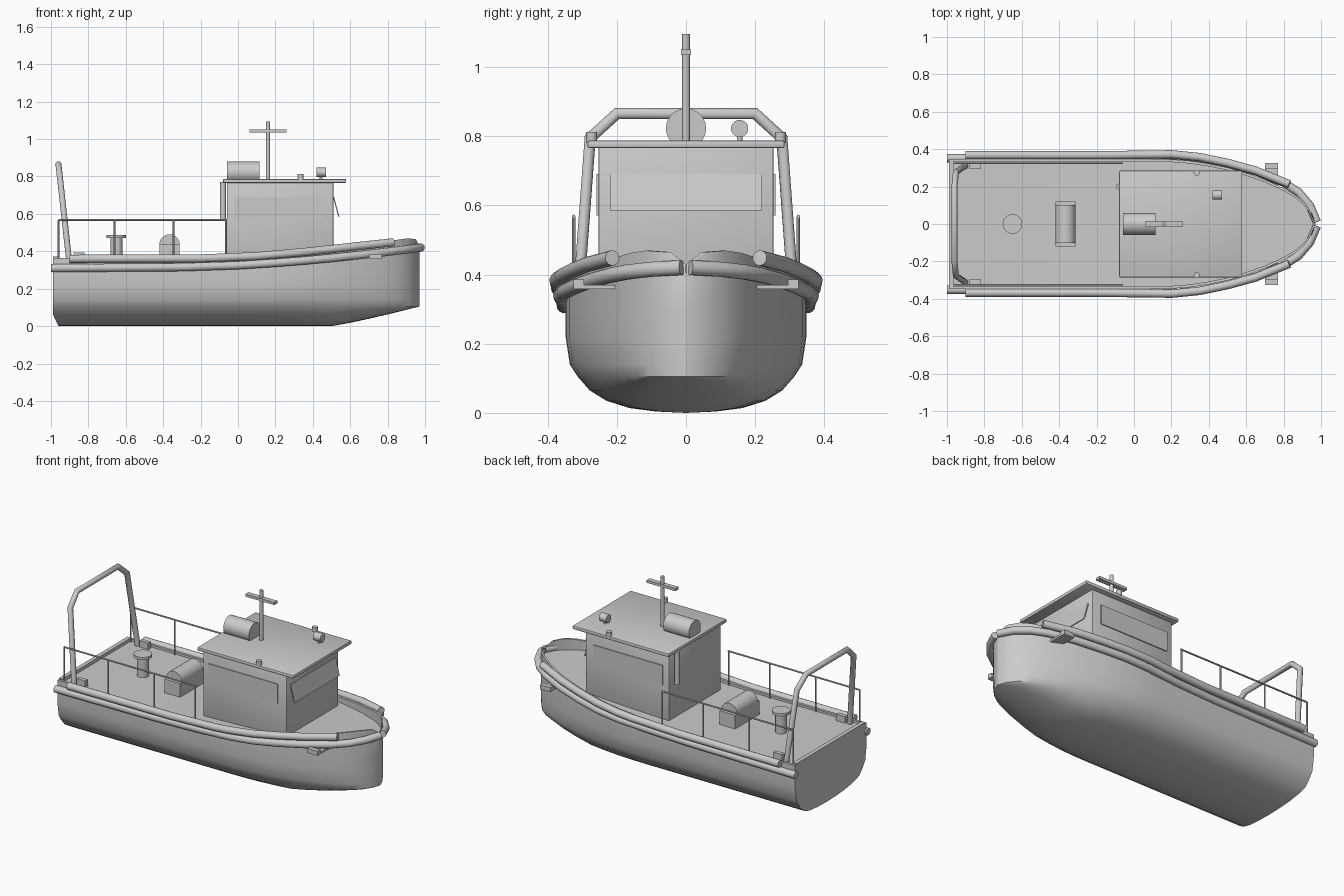
import bpy, bmesh, math
from mathutils import Vector, Matrix

if "Cube" in bpy.data.objects:
    bpy.data.objects.remove(bpy.data.objects["Cube"])

grey = bpy.data.materials.new("painted grey")
grey.diffuse_color = (0.6, 0.6, 0.6, 1)
grey.use_nodes = True
grey.node_tree.nodes["Principled BSDF"].inputs["Base Color"].default_value = grey.diffuse_color


def finish(bm, name, angle=35):
    bmesh.ops.recalc_face_normals(bm, faces=bm.faces)
    me = bpy.data.meshes.new(name)
    bm.to_mesh(me)
    bm.free()
    me.materials.append(grey)
    me.shade_smooth()
    me.set_sharp_from_angle(angle=math.radians(angle))
    ob = bpy.data.objects.new(name, me)
    bpy.context.collection.objects.link(ob)
    return ob


def box(name, x, y, z, bevel=0.0):
    bm = bmesh.new()
    bmesh.ops.create_cube(bm, size=1)
    for v in bm.verts:
        v.co = [(a + b) / 2 + c * (b - a) for c, (a, b) in zip(v.co, (x, y, z))]
    if bevel:
        bmesh.ops.bevel(bm, geom=bm.edges[:], offset=bevel, segments=2, affect='EDGES', profile=0.5)
    return finish(bm, name)


def rod(name, a, b, r, sides=20):
    a, b = Vector(a), Vector(b)
    bm = bmesh.new()
    rot = (b - a).to_track_quat('Z', 'Y').to_matrix().to_4x4()
    bmesh.ops.create_cone(bm, cap_ends=True, segments=sides, radius1=r, radius2=r,
                          depth=(b - a).length, matrix=Matrix.Translation((a + b) / 2) @ rot)
    return finish(bm, name)


def tube(name, pts, r, sides=14):
    """Mitred round tube along a path, with capped ends."""
    pts = [Vector(p) for p in pts]
    bm = bmesh.new()
    rings = []
    for i, p in enumerate(pts):
        d0 = (p - pts[i - 1]).normalized() if i else (pts[1] - p).normalized()
        d1 = (pts[i + 1] - p).normalized() if i < len(pts) - 1 else d0
        t = (d0 + d1).normalized()
        ref = Vector((0, 0, 1)) if abs(t.z) < 0.8 and name != "stern_arch" else Vector((1, 0, 0))
        u = t.cross(ref).normalized()
        w = u.cross(t)
        k = 1 / max(0.5, t.dot(d0))
        rings.append([bm.verts.new(p + (u * math.cos(a) * k + w * math.sin(a)) * r)
                      for a in (2 * math.pi * j / sides for j in range(sides))])
    for a, b in zip(rings, rings[1:]):
        for j in range(sides):
            bm.faces.new((a[j], a[(j + 1) % sides], b[(j + 1) % sides], b[j]))
    bm.faces.new(rings[0])
    bm.faces.new(rings[-1])
    return finish(bm, name, 50)


def interp(table, x):
    for (x0, y0), (x1, y1) in zip(table, table[1:]):
        if x <= x1:
            return y0 + (y1 - y0) * max(0, (x - x0) / (x1 - x0))
    return table[-1][1]


# Hull: half width, bulwark top and deck height along the length
WIDTH = [(-1, .348), (.1, .348), (.2, .346), (.3, .338), (.4, .323), (.5, .302), (.6, .273),
         (.7, .238), (.8, .192), (.86, .157), (.91, .115), (.95, .06), (.97, .003)]
TOP = [(-1, .365), (-.2, .365), (.1, .378), (.3, .393), (.5, .412), (.7, .435), (.83, .458),
       (.9, .47), (.95, .465), (.97, .43)]
DECK = [(-1, .352), (-.2, .352), (.2, .365), (.6, .385), (.97, .405)]
SECTION = [(1, .3), (1, .22), (.965, .14), (.9, .105), (.8, .065), (.66, .035), (.47, .014),
           (.25, .004), (0, 0)]
stations = [-.99, -.96, -.6, -.2] + [p[0] for p in WIDTH[1:]]
bm = bmesh.new()
rings = []
for x in stations:
    w, top, deck = interp(WIDTH, x), interp(TOP, x), interp(DECK, x)
    low = .105 * max(0, (x - .5) / .47) ** 1.15
    half = [(max(w - .015, .001), deck), (max(w - .015, .001), top), (w, top)]
    for f, z in SECTION:
        half.append((w * f, low + z * (.105 - low) / .105 if z < .105 else z))
    ring = half + [(-y, z) for y, z in half[-2::-1]]
    rings.append([bm.verts.new((x + (.03 * max(0, 1 - z / .06) if x < -.98 else 0), y, z))
                  for y, z in ring])
n = len(rings[0])
for a, b in zip(rings, rings[1:]):
    for j in range(n):
        bm.faces.new((a[j], a[(j + 1) % n], b[(j + 1) % n], b[j]))
bm.faces.new(rings[0])
bm.faces.new(rings[-1])
finish(bm, "hull", 40)
box("stern_bulwark", (-.99, -.965), (-.335, .335), (.34, .372))

# Rubbing fenders
LOWER = [(-1, .352, .31), (-.3, .352, .315), (0, .355, .325), (.2, .362, .338), (.35, .352, .35),
         (.5, .322, .364), (.65, .282, .38), (.8, .222, .397), (.88, .17, .407), (.94, .1, .415),
         (.978, .012, .42)]
UPPER = [(-.9, .368, .36), (-.2, .368, .362), (.1, .371, .374), (.2, .373, .383), (.35, .358, .396),
         (.5, .327, .412), (.65, .286, .429), (.83, .213, .448)]
for s, side in ((1, "left"), (-1, "right")):
    tube("lower_fender_" + side, [(x, y * s, z) for x, y, z in LOWER], .022)
    tube("upper_fender_" + side, [(x, y * s, z) for x, y, z in UPPER], .022)

    # Deck railing
    y = .325 * s
    rod("rail_" + side, (-.96, y, .568), (-.06, y, .568), .005, 8)
    for x in (-.96, -.66, -.345, -.065):
        rod("rail_post_" + side, (x, y, .35), (x, y, .568), .005, 8)

    # Mooring fittings
    ya, yb = sorted((.295 * s, .32 * s))
    box("stern_cleat_" + side, (-.88, -.82), (ya, yb), (.35, .393))
    ya, yb = sorted((.2 * s, .325 * s))
    box("bow_step_" + side, (.7, .77), (ya, yb), (.358, .37))
    ya, yb = sorted((.295 * s, .325 * s))
    box("bow_cleat_" + side, (.7, .77), (ya, yb), (.37, .386))

    # Side window and navigation lamp
    ya, yb = sorted((.25 * s, .259 * s))
    box("side_window_" + side, (-.02, .45), (ya, yb), (.57, .69))
    rod("roof_lamp_" + side, (.335, .273 * s, .78), (.335, .273 * s, .812), .016)

# Cabin and roof
box("cabin", (-.06, .51), (-.253, .253), (.34, .77), .006)
box("roof", (-.08, .578), (-.285, .285), (.765, .787), .006)

# Tilted windscreen panel
panel = bmesh.new()
vs = [panel.verts.new((x, y, z)) for y in (-.22, .22)
      for x, z in ((.508, .69), (.514, .69), (.542, .585), (.536, .585))]
for f in ((0, 1, 2, 3), (4, 5, 6, 7)) + tuple((i, (i + 1) % 4, (i + 1) % 4 + 4, i + 4) for i in range(4)):
    panel.faces.new([vs[i] for i in f])
finish(panel, "windscreen")

# Exhaust pipe behind the cabin
rod("exhaust_pipe", (-.08, .2, .57), (-.08, .2, .77), .016)

# Roof equipment
rod("roof_canister", (-.06, 0, .822), (.115, 0, .822), .058, 32)
rod("mast", (.16, 0, .78), (.16, 0, 1.095), .011)
box("mast_crossbar", (.062, .258), (-.015, .015), (1.034, 1.05))
rod("searchlight", (.42, .155, .822), (.47, .155, .822), .025)
rod("searchlight_stem", (.445, .155, .78), (.445, .155, .81), .008)

# Stern arch
leg = [(-.903, .31, .35), (-.952, .277, .795), (-.96, .2, .865)]
tube("stern_arch", leg + [(x, -y, z) for x, y, z in leg[::-1]], .016)

# Towing bollard
rod("bollard_post", (-.65, 0, .34), (-.65, 0, .475), .033, 24)
rod("bollard_cap", (-.65, 0, .47), (-.65, 0, .486), .052, 24)

# Winch
box("winch_base", (-.42, -.312), (-.12, .12), (.34, .437))
rod("winch_drum", (-.366, -.102, .437), (-.366, .102, .437), .054, 28)
